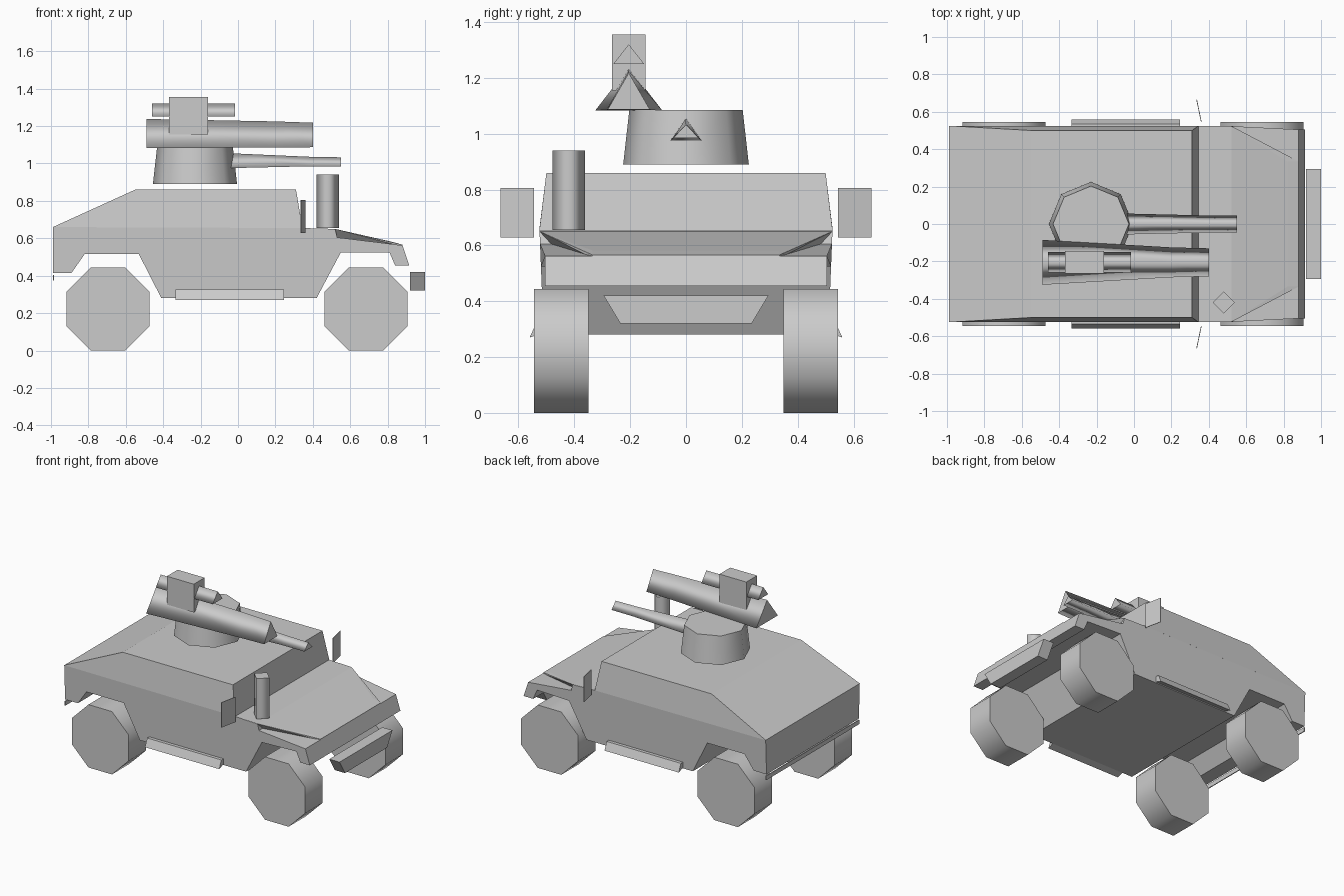
import bpy, bmesh
from math import cos, sin, pi

cube = bpy.data.objects.get("Cube")
if cube:
    bpy.data.objects.remove(cube, do_unlink=True)

grey = bpy.data.materials.new("plain_grey")
grey.use_nodes = True
grey.diffuse_color = (0.6, 0.6, 0.6, 1)
grey.node_tree.nodes["Principled BSDF"].inputs["Base Color"].default_value = (0.6, 0.6, 0.6, 1)


def finish(name, bm):
    bmesh.ops.recalc_face_normals(bm, faces=bm.faces)
    mesh = bpy.data.meshes.new(name)
    bm.to_mesh(mesh)
    bm.free()
    mesh.materials.append(grey)
    obj = bpy.data.objects.new(name, mesh)
    bpy.context.collection.objects.link(obj)
    return obj


def hull(name, points):
    bm = bmesh.new()
    for p in points:
        bm.verts.new(p)
    bmesh.ops.convex_hull(bm, input=bm.verts)
    bmesh.ops.dissolve_limit(bm, angle_limit=0.01, verts=bm.verts, edges=bm.edges)
    return finish(name, bm)


def both_sides(points):
    return [(x, s * y, z) for x, y, z in points for s in (1, -1)]


def box(name, xs, ys, zs):
    return hull(name, [(x, y, z) for x in xs for y in ys for z in zs])


def loft(name, sections, smooth=True):
    """Join rings of equal length; flat end caps, optionally smooth sides."""
    bm = bmesh.new()
    rings = [[bm.verts.new(p) for p in s] for s in sections]
    n = len(rings[0])
    for a, b in zip(rings, rings[1:]):
        for i in range(n):
            j = (i + 1) % n
            bm.faces.new((a[i], a[j], b[j], b[i])).smooth = smooth
    bm.faces.new(rings[0])
    bm.faces.new(rings[-1])
    return finish(name, bm)


def upright_ring(x, y, z, r, sides):
    return [(x + r * cos(2 * pi * i / sides), y + r * sin(2 * pi * i / sides), z)
            for i in range(sides)]


def triangle(x, y, half, low, high):
    return [(x, y - half, low), (x, y + half, low), (x, y, high)]


# Lower body: side profile with wheel arches, narrowing to belly and nose
profile = [(-0.99, 0.66), (0.345, 0.655), (0.52, 0.648), (0.53, 0.605), (0.88, 0.562),
           (0.915, 0.455), (0.84, 0.455), (0.81, 0.525), (0.55, 0.525), (0.42, 0.28),
           (-0.41, 0.28), (-0.53, 0.515), (-0.82, 0.515), (-0.89, 0.415), (-0.99, 0.415)]


def half_width(x, z):
    return 0.505 if x > 0.8 else 0.525 - 0.04 * (0.66 - z)


loft("lower_body", [[(x, s * half_width(x, z), z) for x, z in profile] for s in (-1, 1)], False)

# Cabin with sloping back and tapered sides
hull("cabin", both_sides([(-0.99, 0.525, 0.66), (0.345, 0.525, 0.655),
                          (-0.55, 0.5, 0.86), (0.31, 0.5, 0.86)]))

# Raised hood centre
hull("hood", both_sides([(0.345, 0.524, 0.655), (0.52, 0.524, 0.65), (0.82, 0.335, 0.582),
                         (0.88, 0.335, 0.566), (0.345, 0.5, 0.56), (0.88, 0.335, 0.555)]))

# Bumpers
hull("front_bumper", both_sides([(x, y, z) for x in (0.92, 1.0)
                                 for y, z in ((0.295, 0.42), (0.235, 0.32))]))
box("rear_bumper", (-0.99, -0.984), (-0.52, 0.52), (0.375, 0.405))

# Wheels, steps and mirrors
for side, s in (("right", -1), ("left", 1)):
    for end, cx in (("front", 0.685), ("rear", -0.695)):
        r = 0.222 / cos(pi / 8)
        loft(f"{end}_{side}_wheel",
             [[(cx + r * cos(pi / 8 + i * pi / 4), s * y, 0.222 + r * sin(pi / 8 + i * pi / 4))
               for i in range(8)] for y in (0.35, 0.545)])
    hull(f"{side}_step", [(x, s * y, z) for x in (-0.335, 0.245)
                          for y, z in ((0.5, 0.325), (0.535, 0.325), (0.56, 0.27), (0.5, 0.29))])
    hull(f"{side}_mirror", [(x + d, s * y, z) for x, y in ((0.36, 0.545), (0.335, 0.665))
                            for d in (-0.002, 0.002) for z in (0.628, 0.805)])

# Turret
loft("turret", [upright_ring(-0.23, 0, 0.89, 0.225, 8), upright_ring(-0.23, 0, 1.085, 0.203, 8)])

# Gun barrels with triangular sections
loft("main_gun", [triangle(-0.05, 0, 0.056, 0.975, 1.055), triangle(0.38, 0, 0.046, 0.985, 1.036),
                  triangle(0.55, 0, 0.045, 0.985, 1.033)])
loft("launcher_tube", [triangle(-0.49, -0.205, 0.12, 1.083, 1.238),
                       triangle(0.2, -0.205, 0.08, 1.085, 1.225),
                       triangle(0.4, -0.205, 0.075, 1.087, 1.218)])
loft("sight_tube", [triangle(x, -0.205, 0.055, 1.25, 1.32) for x in (-0.46, -0.015)])
box("sight_box", (-0.37, -0.16), (-0.265, -0.145), (1.155, 1.355))

# Exhaust mast
loft("exhaust_mast", [upright_ring(0.48, -0.42, z, 0.059, 4) for z in (0.655, 0.94)])
